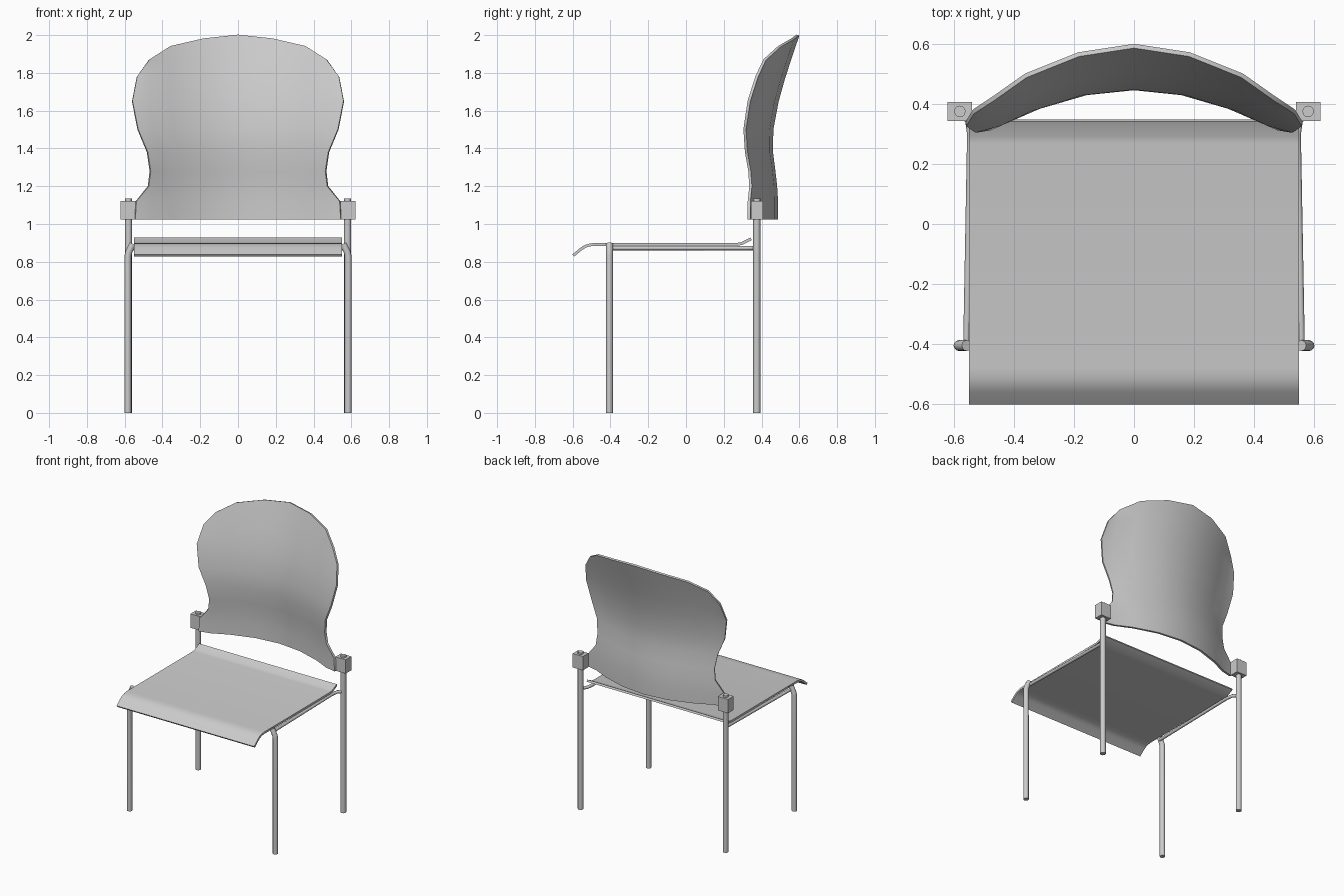
import bpy, bmesh
from mathutils import Vector

if "Cube" in bpy.data.objects:
    bpy.data.objects.remove(bpy.data.objects["Cube"])


def lerp_table(table, t):
    for (a, va), (b, vb) in zip(table, table[1:]):
        if t <= b:
            return va + (vb - va) * (t - a) / (b - a)
    return table[-1][1]


def sheet(name, rows, thickness):
    """Thin smooth panel from half a grid (x >= 0), mirrored and thickened."""
    bm = bmesh.new()
    grid = [[bm.verts.new(p) for p in row] for row in rows]
    for r0, r1 in zip(grid, grid[1:]):
        for i in range(len(r0) - 1):
            bm.faces.new((r0[i], r0[i + 1], r1[i + 1], r1[i]))
    me = bpy.data.meshes.new(name)
    bm.to_mesh(me)
    bm.free()
    ob = bpy.data.objects.new(name, me)
    bpy.context.collection.objects.link(ob)
    ob.modifiers.new("mirror", "MIRROR").use_clip = True
    solid = ob.modifiers.new("thickness", "SOLIDIFY")
    solid.thickness = thickness
    solid.offset = 0
    finish(ob, 40)


def finish(ob, degrees):
    """Apply modifiers / curve bevels, then smooth with sharp edges kept."""
    bpy.ops.object.select_all(action="DESELECT")
    ob.select_set(True)
    bpy.context.view_layer.objects.active = ob
    bpy.ops.object.convert(target="MESH")
    bpy.ops.object.shade_smooth_by_angle(angle=degrees * 3.14159 / 180)


def tube(name, points, radius):
    cu = bpy.data.curves.new(name, "CURVE")
    cu.dimensions = "3D"
    cu.bevel_depth = radius
    cu.bevel_resolution = 4
    cu.use_fill_caps = True
    sp = cu.splines.new("POLY")
    sp.points.add(len(points) - 1)
    for pt, co in zip(sp.points, points):
        pt.co = (*co, 1)
    ob = bpy.data.objects.new(name, cu)
    bpy.context.collection.objects.link(ob)
    finish(ob, 40)


# Seat: flat sheet with drooping front lip and raised back lip
profile = [(-0.597, 0.833), (-0.555, 0.868), (-0.535, 0.881), (-0.51, 0.889),
           (-0.48, 0.892), (0.27, 0.892), (0.295, 0.897), (0.345, 0.922)]
sheet("seat", [[(x, y, z) for x in (0, 0.55)] for y, z in profile], 0.015)

# Backrest: waisted outline, curved around the sitter and leaning back at the top
half_width = [(1.025, 0.545), (1.12, 0.54), (1.2, 0.475), (1.28, 0.465),
              (1.38, 0.48), (1.5, 0.53), (1.65, 0.56)]
centre_y = [(1.025, 0.48), (1.12, 0.48), (1.2, 0.475), (1.28, 0.466), (1.38, 0.453),
            (1.5, 0.455), (1.65, 0.483), (1.8, 0.525), (2.0, 0.593)]
wrap = [(0, 0), (0.09, 0.005), (0.18, 0.02), (0.27, 0.045), (0.36, 0.078),
        (0.47, 0.132), (0.56, 0.15)]
top_edge = [(0, 2.0), (0.185, 1.98), (0.36, 1.94), (0.47, 1.87), (0.535, 1.78)]
columns = (0, 0.33, 0.65, 0.85, 1)

flat_rows = [[(u * w, z) for u in columns] for z, w in half_width]
for k in (1, 2, 3):
    flat_rows.append([tuple(Vector(a).lerp(Vector(b), k / 3))
                      for a, b in zip(flat_rows[6], top_edge)])
sheet("backrest", [[(x, lerp_table(centre_y, z) - lerp_table(wrap, x), z)
                    for x, z in row] for row in flat_rows], 0.015)

for s, side in ((-1, "left"), (1, "right")):
    # Front leg, bent inward under the seat edge
    tube(side + "_front_leg", [(s * 0.583, -0.405, 0), (s * 0.583, -0.405, 0.83),
                               (s * 0.578, -0.405, 0.852), (s * 0.557, -0.405, 0.895)], 0.018)
    # Rear leg, rising through the backrest bracket
    tube(side + "_rear_leg", [(s * 0.58, 0.375, 0), (s * 0.58, 0.375, 1.135)], 0.019)
    # Thin rail under the seat side, curving out to the rear leg
    tube(side + "_seat_rail", [(s * 0.558, -0.405, 0.872), (s * 0.545, 0.30, 0.872),
                               (s * 0.552, 0.345, 0.872), (s * 0.58, 0.372, 0.872)], 0.011)
    # Bracket block joining backrest and rear leg
    bpy.ops.mesh.primitive_cube_add(size=1, location=(s * 0.58, 0.375, 1.073))
    block = bpy.context.object
    block.name = side + "_bracket"
    block.scale = (0.082, 0.064, 0.1)
